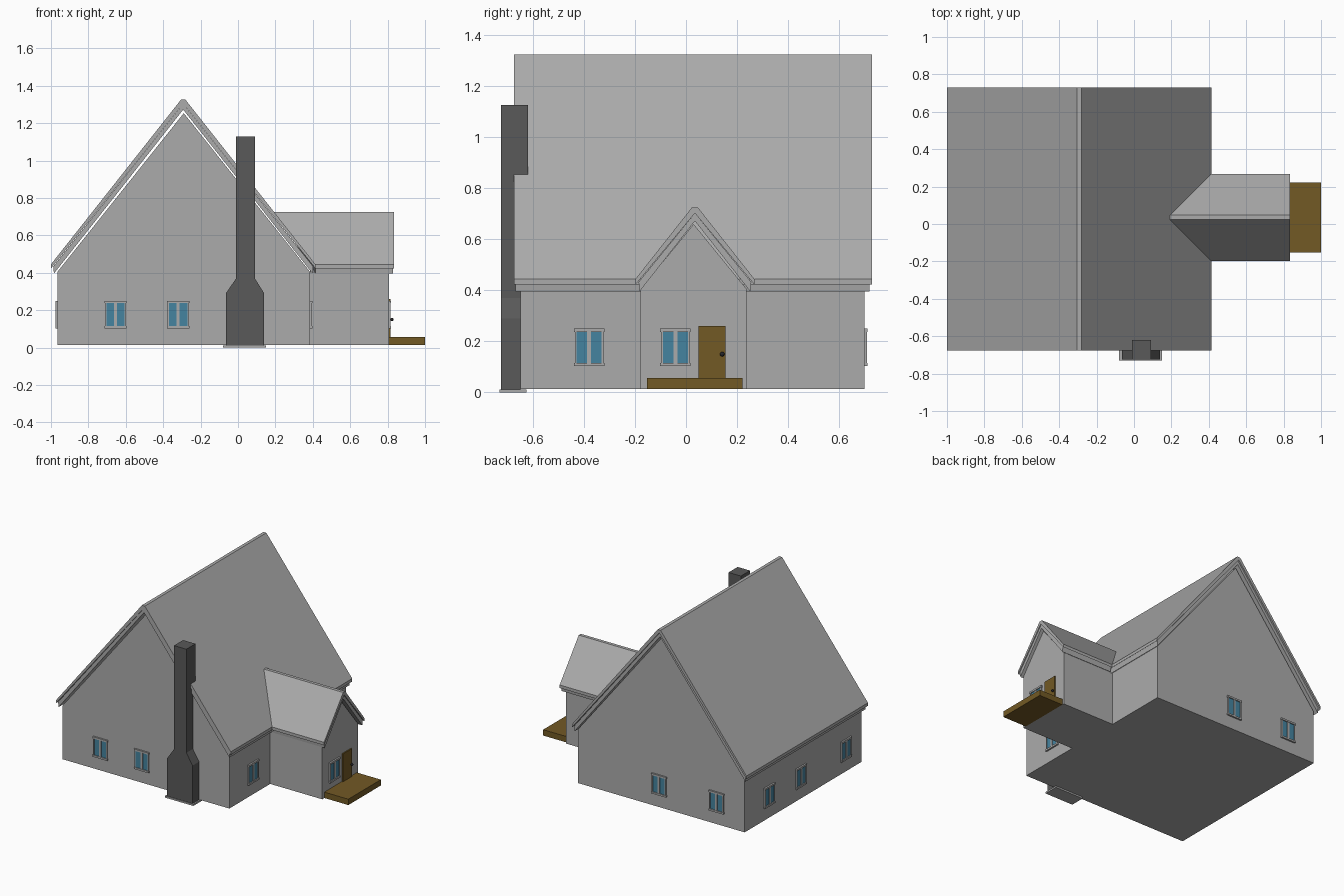
import bpy, bmesh, math
from mathutils import Matrix, Vector

if "Cube" in bpy.data.objects:
    bpy.data.objects.remove(bpy.data.objects["Cube"])


def material(name, rgb):
    m = bpy.data.materials.new(name)
    m.diffuse_color = (*rgb, 1)
    m.use_nodes = True
    m.node_tree.nodes["Principled BSDF"].inputs["Base Color"].default_value = m.diffuse_color
    return m


GREY = material("light_grey", (0.41, 0.41, 0.41))
STONE = material("dark_grey", (0.10, 0.10, 0.10))
WOOD = material("brown_wood", (0.168, 0.10, 0.018))
GLASS = material("blue_glass", (0.06, 0.23, 0.35))
METAL = material("black_metal", (0.02, 0.02, 0.025))


def finish(name, bm, mats):
    bmesh.ops.recalc_face_normals(bm, faces=bm.faces)
    me = bpy.data.meshes.new(name)
    bm.to_mesh(me)
    bm.free()
    for m in mats:
        me.materials.append(m)
    ob = bpy.data.objects.new(name, me)
    bpy.context.collection.objects.link(ob)
    return ob


def add_box(bm, x, y, z, index=0):
    vs = [bm.verts.new((a, b, c)) for a in x for b in y for c in z]
    for f in ((0, 1, 3, 2), (4, 6, 7, 5), (0, 4, 5, 1), (2, 3, 7, 6), (0, 2, 6, 4), (1, 5, 7, 3)):
        bm.faces.new([vs[i] for i in f]).material_index = index


def box(name, x, y, z, mat):
    bm = bmesh.new()
    add_box(bm, x, y, z)
    return finish(name, bm, [mat])


def prism(name, pts, axis, start, end, mat):
    """Extrude a (side, height) profile along x or y; start may depend on height."""
    bm = bmesh.new()
    rings = []
    for lim in (start, end):
        ring = []
        for s, z in pts:
            d = lim(z) if callable(lim) else lim
            ring.append(bm.verts.new((d, s, z) if axis == "x" else (s, d, z)))
        rings.append(ring)
        bm.faces.new(ring)
    n = len(pts)
    for i in range(n):
        j = (i + 1) % n
        bm.faces.new((rings[0][i], rings[0][j], rings[1][j], rings[1][i]))
    return finish(name, bm, [mat])


EAVE, FLOOR = 0.445, 0.013


def gable_walls(name, c, half, peak, axis, a, b):
    pts = [(c - half, FLOOR), (c + half, FLOOR), (c + half, 0.405), (c, peak), (c - half, 0.405)]
    prism(name, pts, axis, a, b, GREY)


def gable_roof(name, c, h, ridge, inner, axis, a, b, trim_a, trim_b):
    # upper covering with a narrow flat ridge
    cover = [(-h, EAVE), (-0.012, ridge), (0.012, ridge), (h, EAVE),
             (h, EAVE - 0.022), (0, ridge - 0.022), (-h, EAVE - 0.022)]
    # slightly smaller trim layer below it
    t = h - 0.012
    trim = [(-t, EAVE - 0.012), (0, ridge - 0.022), (t, EAVE - 0.012),
            (t - 0.004, 0.396), (0, inner), (-t + 0.004, 0.396)]
    prism(name + "_cover", [(c + s, z) for s, z in cover], axis, a, b, GREY)
    prism(name + "_trim", [(c + s, z) for s, z in trim], axis, trim_a, trim_b, GREY)


# main house
RX, RH, RIDGE = -0.293, 0.707, 1.325
gable_walls("main_walls", -0.29, 0.675, 1.253, "y", -0.65, 0.70)
gable_roof("main_roof", RX, RH, RIDGE, 1.272, "y", -0.675, 0.729, -0.668, 0.719)


def roof_x(z):
    """x of the right main slope at a height, where the wing roof dies into it."""
    return RX + RH - max(z - EAVE, 0) * (RH - 0.012) / (RIDGE - EAVE)


# entrance wing
gable_walls("wing_walls", 0.03, 0.208, 0.66, "x", 0.384, 0.806)
gable_roof("wing_roof", 0.035, 0.233, 0.725, 0.672, "x", roof_x, 0.835, roof_x, 0.829)

# chimney: broad tapered base, narrow stack, upper part deepened over the roof
profile = [(-0.065, 0.012), (0.14, 0.012), (0.14, 0.29), (0.09, 0.37),
           (0.09, 0.855), (-0.01, 0.855), (-0.01, 0.37), (-0.065, 0.29)]
prism("chimney_base", profile, "y", -0.725, -0.649, STONE)
box("chimney_stack", (-0.01, 0.09), (-0.725, -0.62), (0.855, 1.128), STONE)
box("chimney_footing", (-0.08, 0.15), (-0.731, -0.625), (0, 0.012), GREY)

# porch, door and knob
box("porch_deck", (0.806, 1.0), (-0.153, 0.222), (0.013, 0.056), WOOD)
box("front_door", (0.80, 0.815), (0.05, 0.155), (0.056, 0.26), WOOD)
bm = bmesh.new()
bmesh.ops.create_uvsphere(bm, u_segments=12, v_segments=8, radius=0.009,
                          matrix=Matrix.Translation((0.823, 0.142, 0.15)))
finish("door_knob", bm, [METAL])


def window(name, x, y, angle):
    bm = bmesh.new()
    for z in ((0.103, 0.116), (0.237, 0.25)):             # sill and lintel
        add_box(bm, (-0.06, 0.06), (-0.012, 0.002), z)
    for u in ((-0.056, -0.049), (-0.008, 0.008), (0.049, 0.056)):  # jambs and mullion
        add_box(bm, u, (-0.010, 0.002), (0.116, 0.237))
    for u in ((-0.049, -0.008), (0.008, 0.049)):          # panes
        add_box(bm, u, (-0.005, 0.002), (0.116, 0.237), 1)
    ob = finish(name, bm, [GREY, GLASS])
    ob.location = (x, y, 0)
    ob.rotation_euler.z = math.radians(angle)


# windows, grouped by wall
for i, x in enumerate((-0.655, -0.32)):
    window(f"front_window_{i}", x, -0.65, 0)
for i, x in enumerate((-0.74, -0.275)):
    window(f"back_window_{i}", x, 0.70, 180)
for i, y in enumerate((0.42, 0.055, -0.465)):
    window(f"left_window_{i}", -0.965, y, -90)
window("right_window", 0.385, -0.38, 90)
window("wing_window", 0.806, -0.042, 90)
